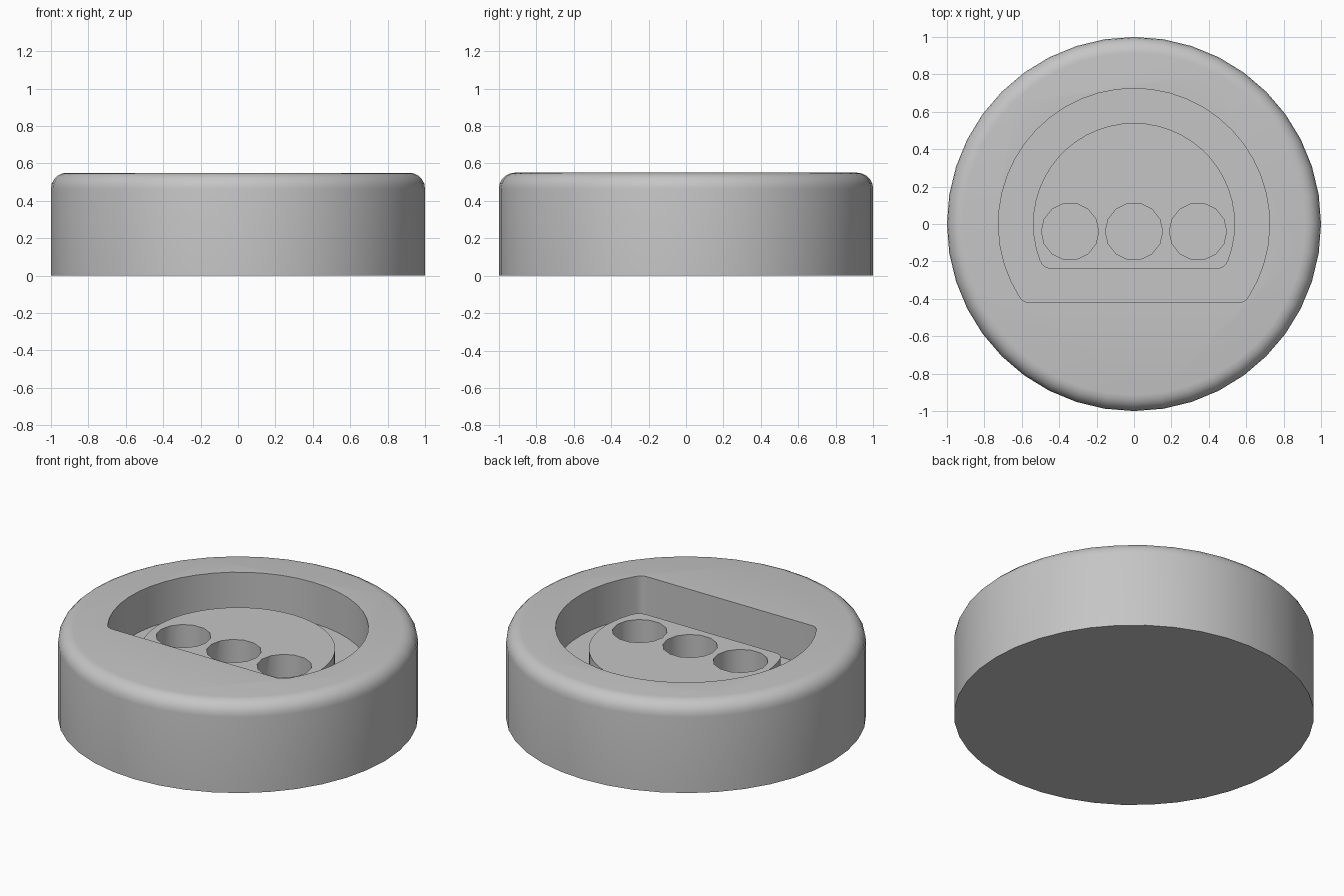
import bpy, bmesh
from math import sin, cos, asin, pi, sqrt, radians
from mathutils import Vector

cube = bpy.data.objects.get("Cube")
if cube:
    bpy.data.objects.remove(cube, do_unlink=True)

grey = bpy.data.materials.new("plain grey")
grey.use_nodes = True
colour = (0.56, 0.56, 0.56, 1)
grey.diffuse_color = colour
grey.node_tree.nodes["Principled BSDF"].inputs["Base Color"].default_value = colour


def stack(name, rings):
    """Closed solid skinned through rings of equal point count."""
    bm = bmesh.new()
    loops = [[bm.verts.new(p) for p in ring] for ring in rings]
    n = len(loops[0])
    for low, high in zip(loops, loops[1:]):
        for i in range(n):
            j = (i + 1) % n
            bm.faces.new((low[i], low[j], high[j], high[i]))
    bm.faces.new(loops[0][::-1])
    bm.faces.new(loops[-1])
    mesh = bpy.data.meshes.new(name)
    bm.to_mesh(mesh)
    bm.free()
    mesh.materials.append(grey)
    obj = bpy.data.objects.new(name, mesh)
    bpy.context.collection.objects.link(obj)
    return obj


def prism(name, outline, z0, z1):
    return stack(name, [[(x, y, z) for x, y in outline] for z in (z0, z1)])


def circle(r, n, cx=0, cy=0):
    return [(cx + r * cos(2 * pi * i / n), cy + r * sin(2 * pi * i / n)) for i in range(n)]


def d_outline(r, flat, fillet, n=32):
    """Circle cut by a straight front edge, with softened corners."""
    start = asin((flat + fillet) / r)
    arc = [(r * cos(start + (pi - 2 * start) * i / n),
            r * sin(start + (pi - 2 * start) * i / n)) for i in range(n + 1)]
    a = Vector(arc[0])
    corner = Vector((sqrt(r * r - flat * flat), flat))
    b = corner - Vector((fillet, 0))
    bend = []
    for i in range(1, 5):
        t = i / 4
        bend.append(tuple(a * (1 - t) ** 2 + corner * 2 * t * (1 - t) + b * t * t))
    left = [(-x, y) for x, y in bend]
    return arc + left + bend[::-1]


def cut(target, cutter):
    mod = target.modifiers.new("cut", 'BOOLEAN')
    mod.operation = 'DIFFERENCE'
    mod.solver = 'EXACT'
    mod.object = cutter
    bpy.ops.object.select_all(action='DESELECT')
    bpy.context.view_layer.objects.active = target
    target.select_set(True)
    bpy.ops.object.modifier_apply(modifier=mod.name)
    bpy.data.objects.remove(cutter, do_unlink=True)


# Round body with a softened top rim
HEIGHT, RIM, SIDES = 0.55, 0.085, 40
profile = [(1, 0)]
for i in range(6):
    a = i / 5 * pi / 2
    profile.append((1 - RIM + RIM * cos(a), HEIGHT - RIM + RIM * sin(a)))
body = stack("round_body", [[(x, y, z) for x, y in circle(r, SIDES)] for r, z in profile])

# D-shaped pocket that leaves a lower D-shaped island standing in it
pocket = prism("pocket_cutter", d_outline(0.725, -0.42, 0.03), 0.30, 0.8)
cut(pocket, prism("island_core", d_outline(0.54, -0.24, 0.045), 0.2, 0.42))
cut(body, pocket)

# Three round holes in the island
for x in (-0.342, 0, 0.342):
    cut(body, prism("hole_cutter", circle(0.153, 14, x, -0.04), 0.24, 0.8))

# Smooth shading with crisp pocket edges
bpy.ops.object.select_all(action='DESELECT')
body.select_set(True)
bpy.context.view_layer.objects.active = body
bpy.ops.object.shade_smooth_by_angle(angle=radians(40))
